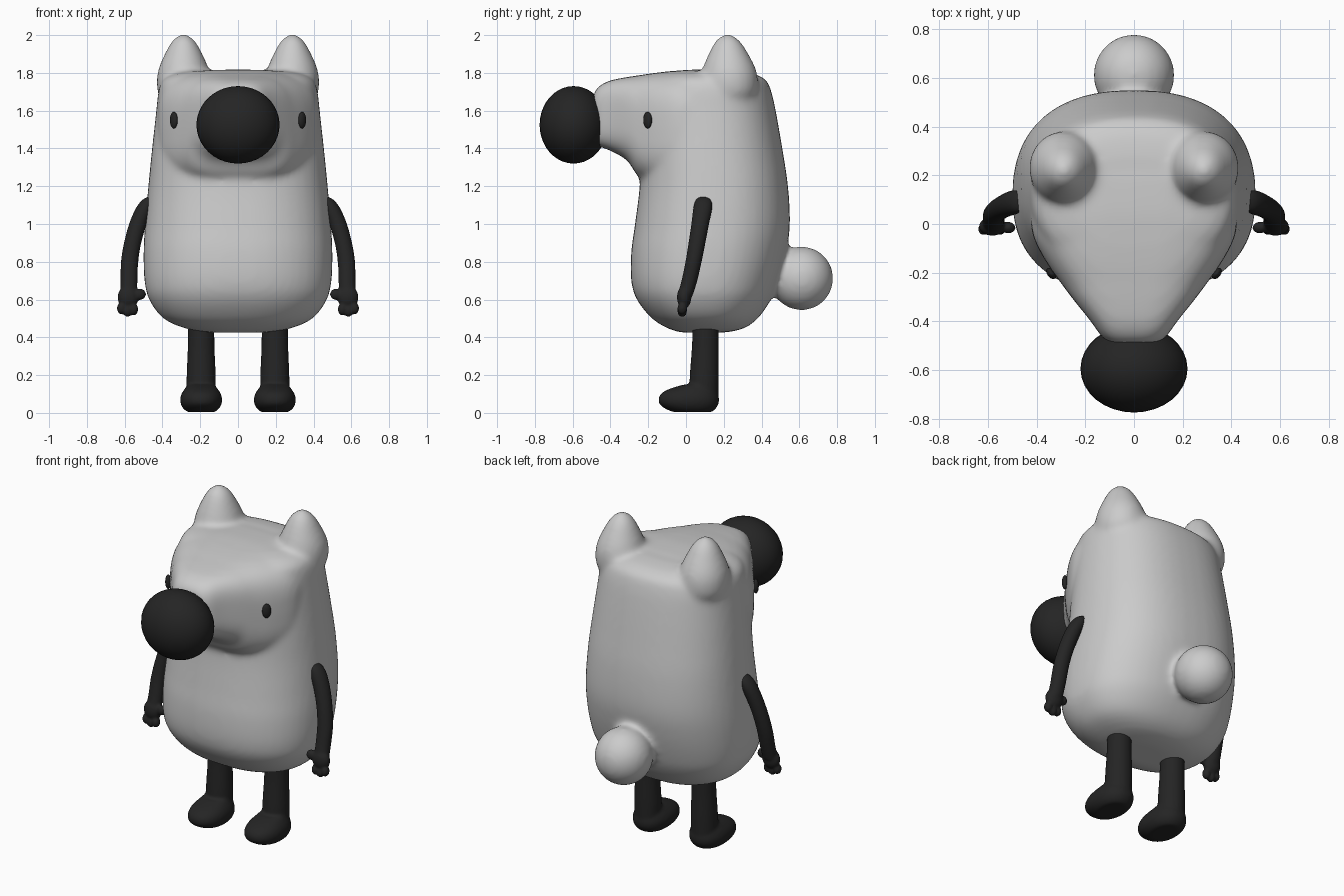
import bpy, bmesh, math
from mathutils import Vector, Matrix

cube = bpy.data.objects.get("Cube")
if cube:
    bpy.data.objects.remove(cube, do_unlink=True)


def material(name, value):
    mat = bpy.data.materials.new(name)
    mat.use_nodes = True
    colour = (value, value, value, 1)
    mat.diffuse_color = colour
    bsdf = next(n for n in mat.node_tree.nodes if n.type == 'BSDF_PRINCIPLED')
    bsdf.inputs["Base Color"].default_value = colour
    bsdf.inputs["Roughness"].default_value = 0.7
    return mat


grey = material("light grey fur", 0.6)
black = material("soft black", 0.018)


def spline(rows, steps=5):
    """Smoothly interpolate rows of numbers."""
    out = []
    for i in range(len(rows) - 1):
        p, q = rows[i], rows[i + 1]
        before, after = rows[max(i - 1, 0)], rows[min(i + 2, len(rows) - 1)]
        for k in range(steps):
            t = k / steps
            out.append([b + 0.5 * t * (c - a + t * (2*a - 5*b + 4*c - d + t * (3*(b - c) + d - a)))
                        for a, b, c, d in zip(before, p, q, after)])
    return out + [list(rows[-1])]


def loft(bm, rows, power=2, along_y=False, sides=48):
    """Skin rings given as (position, centre a, centre b, radius a, radius b)."""
    rings = []
    for t, ca, cb, ra, rb in spline(rows):
        ring = []
        for k in range(sides):
            ang = math.tau * k / sides
            c, s = math.cos(ang), math.sin(ang)
            a = ca + ra * math.copysign(abs(c) ** (2 / power), c)
            b = cb + rb * math.copysign(abs(s) ** (2 / power), s)
            ring.append(bm.verts.new((a, t, b) if along_y else (a, b, t)))
        rings.append(ring)
    for low, high in zip(rings, rings[1:]):
        for k in range(sides):
            n = (k + 1) % sides
            bm.faces.new((low[k], low[n], high[n], high[k]))
    bm.faces.new(rings[0])
    bm.faces.new(rings[-1])


def ball(bm, centre, radii):
    mat = Matrix.Translation(Vector(centre)) @ Matrix.Diagonal((*radii, 1))
    bmesh.ops.create_uvsphere(bm, u_segments=32, v_segments=20, radius=1, matrix=mat)


def finish(bm, name, mat, voxel=0, iterations=0):
    bmesh.ops.recalc_face_normals(bm, faces=bm.faces)
    for f in bm.faces:
        f.smooth = True
    mesh = bpy.data.meshes.new(name)
    bm.to_mesh(mesh)
    bm.free()
    mesh.materials.append(mat)
    obj = bpy.data.objects.new(name, mesh)
    bpy.context.collection.objects.link(obj)
    if voxel:
        # Fuse overlapping volumes and soften the seams
        remesh = obj.modifiers.new("fuse", 'REMESH')
        remesh.mode = 'VOXEL'
        remesh.voxel_size = voxel
        remesh.use_smooth_shade = True
        soft = obj.modifiers.new("soften", 'SMOOTH')
        soft.factor = 0.5
        soft.iterations = iterations
    return obj


# Body: trunk, tapering snout, ears and tail fused into one skin
bm = bmesh.new()
trunk = [  # height, half width, front, back
    (.425, .14, -.02, .2), (.445, .27, -.09, .3), (.5, .395, -.18, .38),
    (.6, .47, -.26, .45), (.7, .495, -.29, .49), (.85, .5, -.29, .53),
    (1, .492, -.27, .55), (1.2, .475, -.245, .54), (1.4, .455, -.235, .51),
    (1.6, .433, -.22, .475), (1.7, .422, -.2, .452), (1.76, .4, -.18, .425),
    (1.795, .34, -.12, .36), (1.81, .25, -.05, .27)]
loft(bm, [(z, 0, (f + b) / 2, w, (b - f) / 2) for z, w, f, b in trunk], 2.35)
snout = [  # depth, half width, bottom, top
    (.2, .41, 1.3, 1.815), (.05, .425, 1.25, 1.818), (-.05, .415, 1.22, 1.812),
    (-.15, .365, 1.21, 1.802), (-.25, .295, 1.25, 1.787), (-.31, .25, 1.335, 1.778),
    (-.4, .178, 1.388, 1.76), (-.46, .135, 1.41, 1.73), (-.49, .1, 1.43, 1.69)]
loft(bm, [(y, 0, (lo + hi) / 2, w, (hi - lo) / 2) for y, w, lo, hi in snout], 3.4, True)
ear = [(1.63, .07), (1.65, .11), (1.7, .138), (1.77, .142), (1.83, .13),
       (1.9, .1), (1.96, .068), (1.99, .04), (2.006, .012)]
for side in (1, -1):
    loft(bm, [(z, side * .288, .23 - max(z - 1.8, 0) * .05, r, r * 1.06) for z, r in ear])
ball(bm, (0, .612, .712), (.167, .168, .169))
finish(bm, "body", grey, .016, 12)

# Nose
bm = bmesh.new()
ball(bm, (0, -.595, 1.525), (.22, .18, .205))
finish(bm, "nose", black)

arm = [  # height, x, y, half width, half depth
    (1.145, .462, .092, .015, .02), (1.125, .475, .092, .035, .042),
    (1.08, .497, .088, .046, .05), (1, .53, .075, .047, .047), (.9, .558, .058, .046, .045),
    (.8, .574, .04, .046, .043), (.7, .577, .018, .045, .042), (.62, .58, -.005, .045, .04)]
leg = [(.1, .095, .077), (.2, .097, .077), (.35, .102, .071), (.5, .105, .069)]
foot = [  # height, y, half width, half length
    (.004, .035, .07, .1), (.02, .025, .092, .13), (.045, .016, .107, .155),
    (.075, .015, .111, .16), (.105, .02, .102, .148), (.13, .04, .085, .12), (.15, .075, .07, .085)]

for side, label in ((1, "left"), (-1, "right")):
    # Arm with palm, fingers and thumb
    bm = bmesh.new()
    loft(bm, [(z, side * x, y, w, d) for z, x, y, w, d in arm], sides=24)
    ball(bm, (side * .582, -.01, .612), (.056, .038, .06))
    for x, z in ((.552, .548), (.585, .54), (.617, .553)):
        ball(bm, (side * x, -.02, z), (.024, .026, .032))
    ball(bm, (side * .517, -.015, .628), (.03, .024, .03))
    finish(bm, label + "_arm", black, .008, 3)

    # Leg and rounded foot
    bm = bmesh.new()
    loft(bm, [(z, side * .195, y, r, r) for z, y, r in leg], sides=32)
    loft(bm, [(z, side * .195, y, w, d) for z, y, w, d in foot], 2.2)
    finish(bm, label + "_leg", black, .01, 4)

    # Eye, turned to lie along the cheek
    bm = bmesh.new()
    ball(bm, (0, 0, 0), (.026, .017, .044))
    eye = finish(bm, label + "_eye", black)
    eye.location = (side * .34, -.203, 1.55)
    eye.rotation_euler.z = side * math.radians(52)
